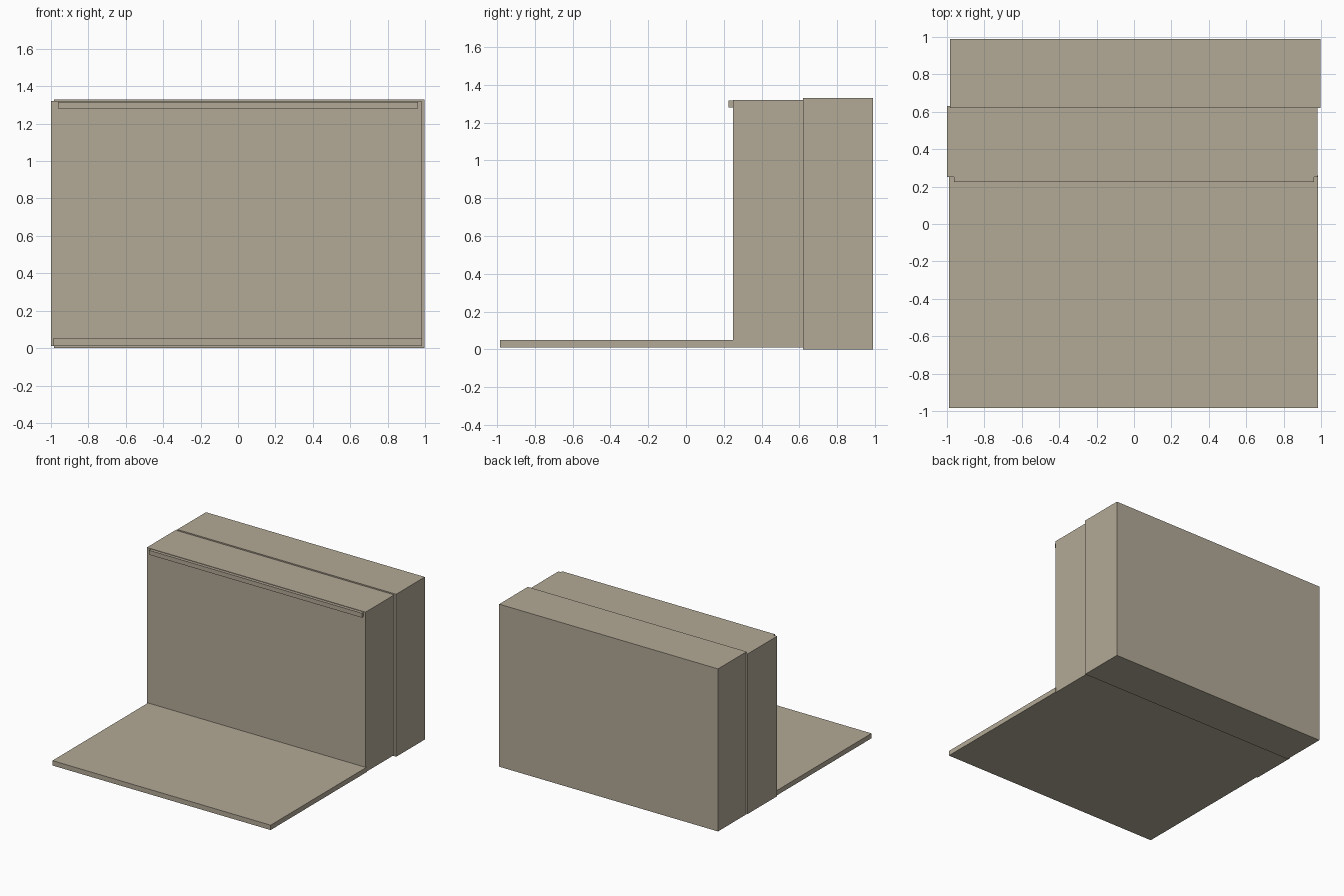
import bpy
import bmesh
from mathutils import Vector

if "Cube" in bpy.data.objects:
    bpy.data.objects.remove(bpy.data.objects["Cube"])

# Single flat colour
beige = bpy.data.materials.new("warm beige")
beige.diffuse_color = (0.45, 0.40, 0.31, 1.0)
beige.use_nodes = True
beige.node_tree.nodes["Principled BSDF"].inputs["Base Color"].default_value = beige.diffuse_color


def box(name, x, y, z):
    """Axis-aligned box from (min, max) ranges."""
    bm = bmesh.new()
    bmesh.ops.create_cube(bm, size=1.0)
    spans = (x, y, z)
    for v in bm.verts:
        v.co = Vector([s[0] if c < 0 else s[1] for c, s in zip(v.co, spans)])
    mesh = bpy.data.meshes.new(name)
    bm.to_mesh(mesh)
    bm.free()
    mesh.materials.append(beige)
    obj = bpy.data.objects.new(name, mesh)
    bpy.context.collection.objects.link(obj)
    return obj


# Rear half of the upright body, shifted slightly right
box("rear_block", (-0.983, 0.998), (0.62, 0.99), (0.0, 1.33))
# Front half of the upright body, shifted slightly left
box("front_block", (-1.0, 0.98), (0.25, 0.63), (0.01, 1.32))
# Flat slab lying in front, tucked just under the body
box("base_slab", (-0.99, 0.985), (-0.985, 0.26), (0.01, 0.05))
# Thin lip along the top front edge
box("top_lip", (-0.962, 0.963), (0.225, 0.255), (1.28, 1.316))
